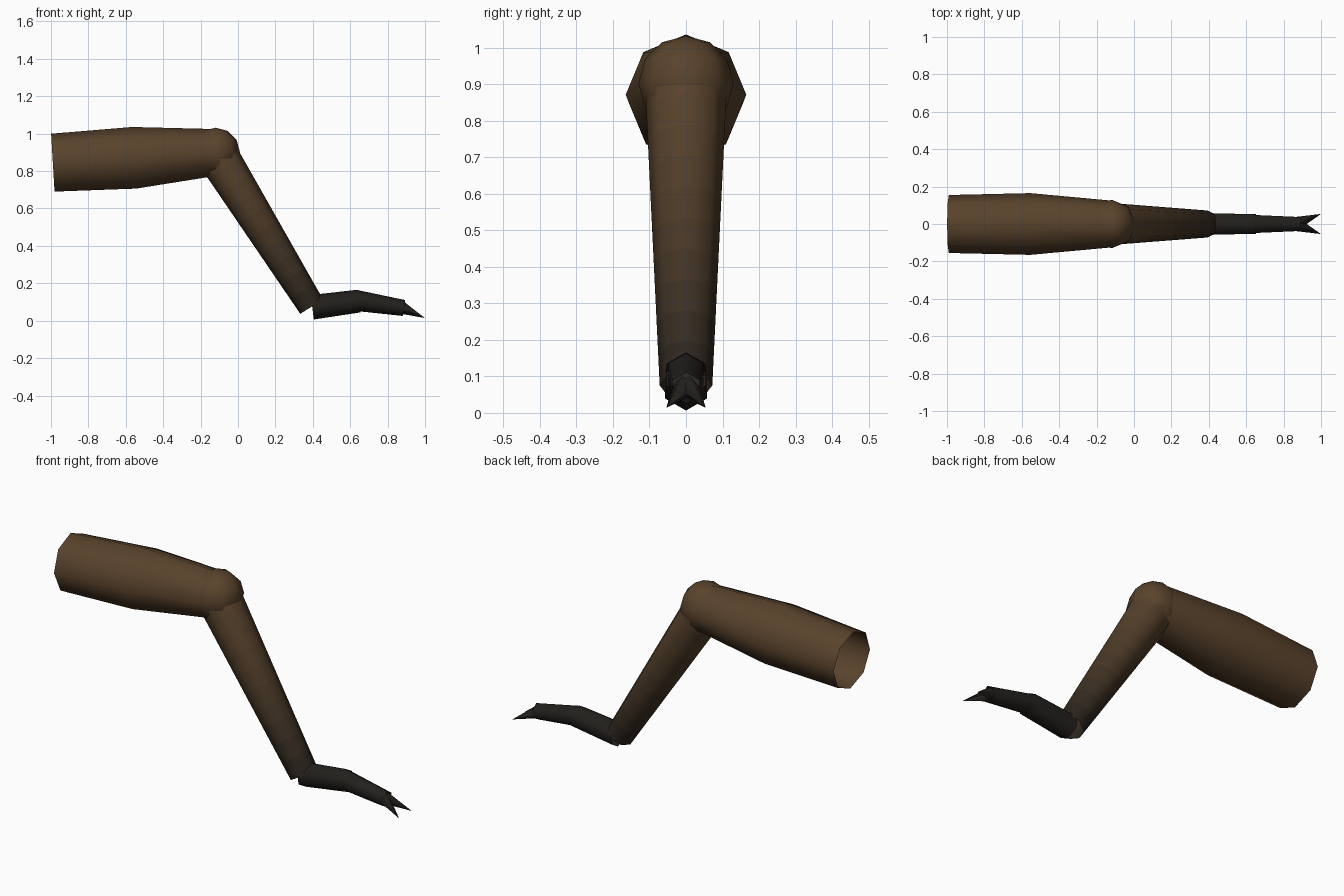
import bpy, bmesh, math
from mathutils import Vector

if "Cube" in bpy.data.objects:
    bpy.data.objects.remove(bpy.data.objects["Cube"])

BROWN, BLACK = (0.10, 0.056, 0.025), (0.012, 0.012, 0.011)


def material(name, t):
    m = bpy.data.materials.new(name)
    m.diffuse_color = [a + (b - a) * t for a, b in zip(BROWN, BLACK)] + [1.0]
    m.use_nodes = True
    m.node_tree.nodes["Principled BSDF"].inputs["Base Color"].default_value = m.diffuse_color
    return m


def finish(name, bm, mats):
    me = bpy.data.meshes.new(name)
    bm.to_mesh(me)
    bm.free()
    ob = bpy.data.objects.new(name, me)
    bpy.context.collection.objects.link(ob)
    for m in mats:
        me.materials.append(m)
    for p in me.polygons:
        p.use_smooth = True
    return ob


def tube(name, path, sides, mats):
    """Open tube through (x, y, z, radius) points; one material per band."""
    pts = [Vector(p[:3]) for p in path]
    bm = bmesh.new()
    rings = []
    for i, p in enumerate(pts):
        d = (pts[min(i + 1, len(pts) - 1)] - pts[max(i - 1, 0)]).normalized()
        side = d.cross(Vector((0, 0, 1))).normalized()
        up = side.cross(d)
        r = path[i][3]
        rings.append([bm.verts.new(p + r * (math.cos(a) * up + math.sin(a) * side))
                      for a in (2 * math.pi * k / sides for k in range(sides))])
    for i, (a, b) in enumerate(zip(rings, rings[1:])):
        for k in range(sides):
            n = (k + 1) % sides
            f = bm.faces.new((a[k], a[n], b[n], b[k]))
            f.material_index = min(i, len(mats) - 1)
    bmesh.ops.recalc_face_normals(bm, faces=bm.faces)
    return finish(name, bm, mats)


brown = material("brown_shell", 0)
black = material("black_foot", 0.95)

# Upper leg, open at the body end
tube("upper_leg", [(-0.99, 0, 0.845, 0.155), (-0.555, 0, 0.871, 0.165),
                   (-0.12, 0, 0.9, 0.125)], 8, [brown])

# Knee ball
bm = bmesh.new()
bmesh.ops.create_uvsphere(bm, u_segments=8, v_segments=6, radius=0.13)
bmesh.ops.translate(bm, verts=bm.verts, vec=(-0.12, 0, 0.902))
finish("knee", bm, [brown])

# Lower leg, fading from brown to black in bands
N = 10
a, b = (-0.12, 0, 0.9, 0.112), (0.394, 0, 0.075, 0.072)
tube("lower_leg", [[u + (v - u) * i / N for u, v in zip(a, b)] for i in range(N + 1)], 8,
     [material(f"shell_fade_{i}", 0.9 * ((i + 0.5) / N) ** 1.3) for i in range(N)])

# Two foot segments
tube("foot_rear", [(0.397, 0, 0.072, 0.066), (0.648, 0, 0.105, 0.061)], 6, [black])
tube("foot_front", [(0.632, 0, 0.108, 0.056), (0.887, 0, 0.068, 0.043)], 6, [black])

# Pair of splayed claws
for s, side in ((1, "left"), (-1, "right")):
    tube(f"claw_{side}", [(0.875, s * 0.006, 0.07, 0.034), (0.998, s * 0.053, 0.015, 0.0005)],
         4, [black])
